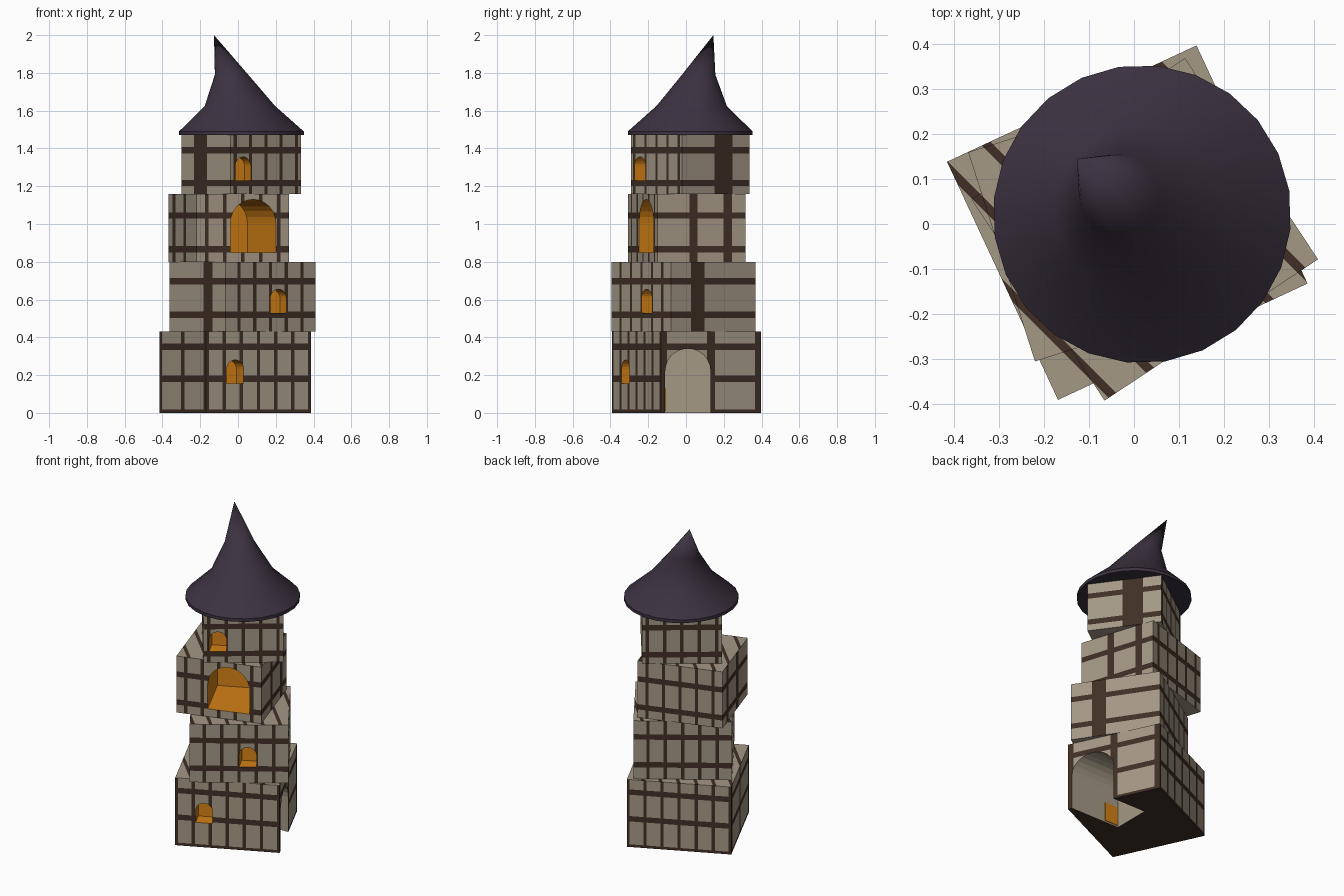
import bpy, bmesh, math
from mathutils import Matrix, Vector

if "Cube" in bpy.data.objects:
    bpy.data.objects.remove(bpy.data.objects["Cube"])


def mat(name, rgb):
    m = bpy.data.materials.new(name)
    m.diffuse_color = (*rgb, 1)
    m.use_nodes = True
    m.node_tree.nodes["Principled BSDF"].inputs["Base Color"].default_value = m.diffuse_color
    return m


STONE = mat("stone", (0.37, 0.315, 0.235))
MORTAR = mat("dark_mortar", (0.05, 0.028, 0.019))
GLOW = mat("window_orange", (0.66, 0.22, 0.008))
ROOF = mat("roof_purple", (0.045, 0.032, 0.052))


def add_object(name, bm, mats):
    bmesh.ops.recalc_face_normals(bm, faces=bm.faces)
    me = bpy.data.meshes.new(name)
    bm.to_mesh(me)
    bm.free()
    for m in mats:
        me.materials.append(m)
    ob = bpy.data.objects.new(name, me)
    bpy.context.collection.objects.link(ob)
    return ob


def arch_cutter(x, y, z0, width, height, angle, depth, material, out=0.15):
    """Round-topped prism; angle 0 opens towards -y."""
    r = width / 2
    pts = [(-r, z0), (r, z0)]
    pts += [(r * math.cos(a), z0 + height - r + r * math.sin(a))
            for a in (math.pi * i / 12 for i in range(13))]
    bm = bmesh.new()
    base = bm.faces.new([bm.verts.new((u, -out, z)) for u, z in pts])
    ext = bmesh.ops.extrude_face_region(bm, geom=[base])
    bmesh.ops.translate(bm, vec=(0, out + depth, 0),
                        verts=[v for v in ext["geom"] if isinstance(v, bmesh.types.BMVert)])
    bm.transform(Matrix.Translation((x, y, 0)) @ Matrix.Rotation(math.radians(angle), 4, 'Z'))
    return add_object("cutter", bm, [material])


def cut_faces(bm, test, point, normal):
    faces = [f for f in bm.faces if test(f.normal)]
    edges = {e for f in faces for e in f.edges}
    verts = {v for f in faces for v in f.verts}
    bmesh.ops.bisect_plane(bm, geom=list(verts) + list(edges) + faces, dist=1e-5,
                           plane_co=point, plane_no=normal)
    bm.normal_update()


def is_x(n): return abs(n.x) > 0.9
def is_y(n): return abs(n.y) > 0.9
def is_side(n): return abs(n.z) < 0.1
def is_top(n): return n.z > 0.9


def tier(name, centre, size, angle, z0, z1, rows, columns, column_w, cutters):
    """Stone block with mortar bands cut into its faces, then openings cut out."""
    a = math.radians(angle)
    bm = bmesh.new()
    bmesh.ops.create_cube(bm, size=1)
    bm.transform(Matrix.Translation((0, 0, (z0 + z1) / 2)) @
                 Matrix.Diagonal((size[0], size[1], z1 - z0, 1)))
    bm.normal_update()
    half_row, half_joint, half_diag = 0.017, 0.01, 0.014
    joints = [k * 0.1 for k in range(-3, 4)]
    diag = Matrix.Rotation(-a, 3, 'Z') @ Vector((1, 1, 0))
    shift = centre[0] + centre[1]
    diags = [-0.43 + 0.14 * k - shift for k in range(8)]
    for s in (-1, 1):
        for z in rows:
            cut_faces(bm, is_side, (0, 0, z + s * half_row), (0, 0, 1))
        for u in joints:
            cut_faces(bm, is_y, (u + s * half_joint, 0, 0), (1, 0, 0))
        for v in columns:
            cut_faces(bm, is_x, (0, v + s * column_w / 2, 0), (0, 1, 0))
        for d in diags:
            cut_faces(bm, is_top, diag * ((d + s * half_diag) / 2), diag)

    def near(value, lines, half):
        return any(abs(value - l) < half for l in lines)

    for f in bm.faces:
        c, n = f.calc_center_median(), f.normal
        if is_top(n):
            dark = near(c.dot(diag), diags, half_diag)
        elif n.z < -0.9:
            dark = z0 == 0
        else:
            dark = near(c.z, rows, half_row)
            dark |= is_y(n) and near(c.x, joints, half_joint)
            dark |= is_x(n) and near(c.y, columns, column_w / 2)
        f.material_index = int(dark)
    bm.transform(Matrix.Translation((*centre, 0)) @ Matrix.Rotation(a, 4, 'Z'))
    ob = add_object(name, bm, [STONE, MORTAR, GLOW])
    for c in cutters:
        mod = ob.modifiers.new("opening", 'BOOLEAN')
        mod.operation, mod.solver, mod.object = 'DIFFERENCE', 'EXACT', c
        mod.material_mode = 'TRANSFER'
    bpy.context.view_layer.update()
    me = bpy.data.meshes.new_from_object(ob.evaluated_get(bpy.context.evaluated_depsgraph_get()))
    ob.modifiers.clear()
    ob.data = me
    for c in cutters:
        bpy.data.objects.remove(c)
    return ob


def window(x, y, z0, width=0.1, height=0.125, depth=0.09):
    return arch_cutter(x, y, z0, width, height, 25, depth, GLOW)


# Four twisted storeys
tier("ground_storey", (-0.015, 0.003), (0.613, 0.585), 25, 0, 0.43,
     [0.0, 0.18, 0.35], [-0.28, 0.0, 0.28], 0.045,
     [window(-0.015, -0.32, 0.155),
      arch_cutter(0.32, 0.01, -0.1, 0.24, 0.44, 90, 0.29, STONE, 0.3)])
tier("second_storey", (0.024, -0.012), (0.57, 0.537), 33.5, 0.43, 0.80,
     [0.52, 0.697], [-0.1], 0.085, [window(0.215, -0.21, 0.53)])
tier("third_storey", (-0.05, 0.005), (0.514, 0.489), 17.7, 0.80, 1.16,
     [0.867, 1.045], [-0.045, 0.145], 0.045,
     [window(0.08, -0.21, 0.85, 0.25, 0.28, 0.34)])
tier("top_storey", (0.018, 0.022), (0.462, 0.44), 36, 1.16, 1.48,
     [1.217, 1.39], [0.05], 0.12, [window(0.028, -0.245, 1.23)])

# Small glowing plate inside the doorway
bm = bmesh.new()
bmesh.ops.create_cube(bm, size=1)
bm.transform(Matrix.Translation((0.08, -0.109, 0.07)) @ Matrix.Diagonal((0.09, 0.006, 0.12, 1)))
add_object("doorway_light", bm, [GLOW])

# Bent pointed roof
SIDES = 24
rings = [(0.018, 0.022, 1.47, 0.332), (0.018, 0.022, 1.49, 0.332),
         (0.01, 0.03, 1.625, 0.187), (-0.034, 0.067, 1.79, 0.089)]
bm = bmesh.new()
loops = []
for x, y, z, r in rings:
    loops.append([bm.verts.new((x + r * math.cos(t), y + r * math.sin(t), z))
                  for t in (math.radians(9) + math.tau * i / SIDES for i in range(SIDES))])
tip = bm.verts.new((-0.127, 0.145, 2.0))
bm.faces.new(loops[0])
for i in range(SIDES):
    j = (i + 1) % SIDES
    for lo, hi in zip(loops, loops[1:]):
        bm.faces.new((lo[i], lo[j], hi[j], hi[i]))
    bm.faces.new((loops[-1][i], loops[-1][j], tip))
roof = add_object("pointed_roof", bm, [ROOF])
bpy.context.view_layer.objects.active = roof
roof.select_set(True)
bpy.ops.object.shade_smooth_by_angle(angle=math.radians(40))
